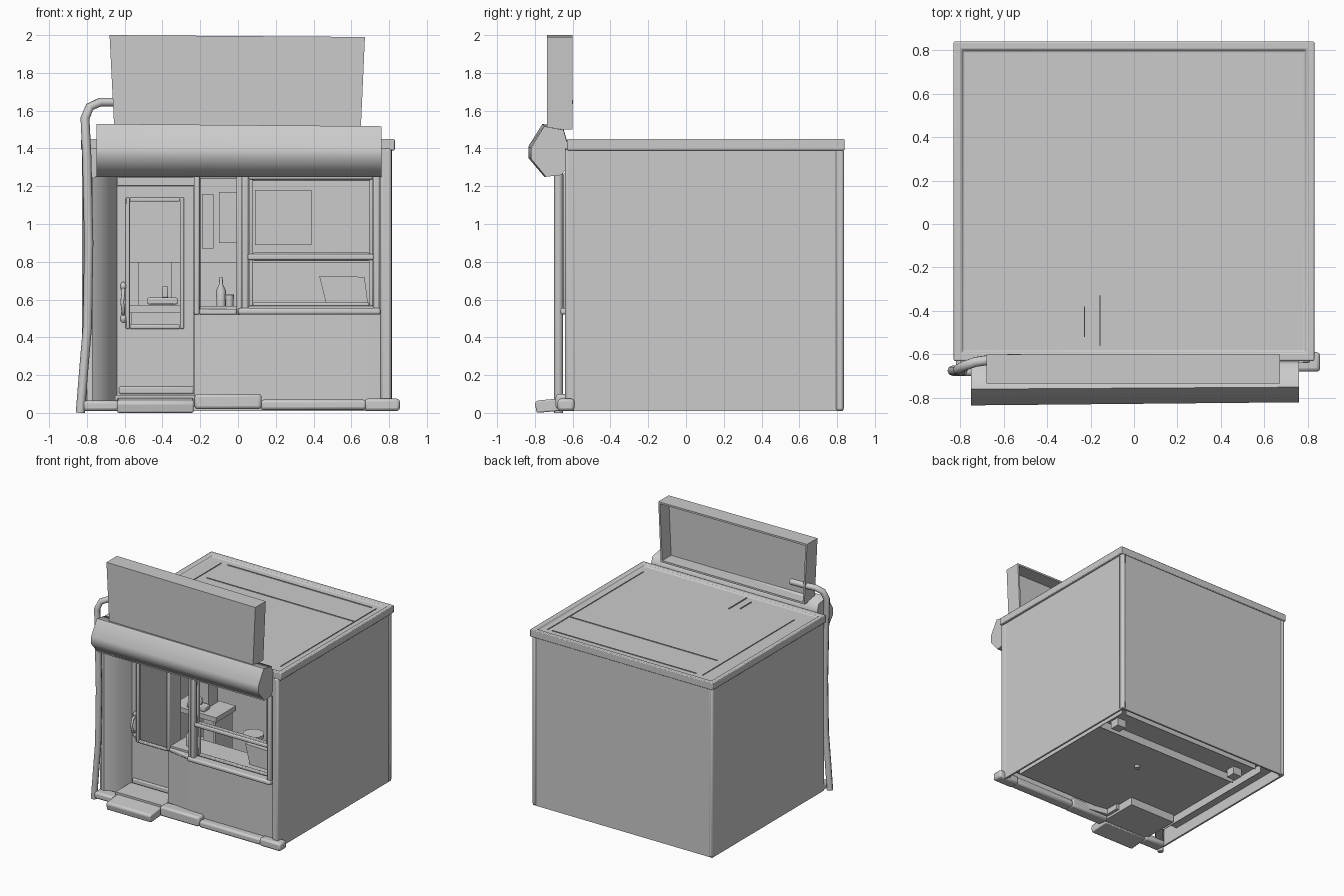
import bpy, bmesh, math
from mathutils import Vector

if "Cube" in bpy.data.objects:
    bpy.data.objects.remove(bpy.data.objects["Cube"])


def finish(name, bm, bevel=0.0, seg=2, angle=40):
    bmesh.ops.recalc_face_normals(bm, faces=bm.faces[:])
    me = bpy.data.meshes.new(name)
    bm.to_mesh(me)
    bm.free()
    ob = bpy.data.objects.new(name, me)
    bpy.context.collection.objects.link(ob)
    if bevel:
        m = ob.modifiers.new("bevel", 'BEVEL')
        m.width, m.segments, m.limit_method = bevel, seg, 'ANGLE'
    bpy.ops.object.select_all(action='DESELECT')
    ob.select_set(True)
    bpy.context.view_layer.objects.active = ob
    bpy.ops.object.shade_smooth_by_angle(angle=math.radians(angle))
    return ob


def boxes(name, items, bevel=0.0, seg=2):
    """Each item is (x0, x1, y0, y1, z0, z1)."""
    bm = bmesh.new()
    for x0, x1, y0, y1, z0, z1 in items:
        for v in bmesh.ops.create_cube(bm, size=1)['verts']:
            v.co = Vector((x1 if v.co.x > 0 else x0, y1 if v.co.y > 0 else y0,
                           z1 if v.co.z > 0 else z0))
    return finish(name, bm, bevel, seg)


def prism(name, pts, axis, a, b, bevel=0.0, angle=40):
    """Extrude an outline along an axis: x takes (y,z), y takes (x,z), z takes (x,y)."""
    put = {'x': lambda p, t: (t, p[0], p[1]), 'y': lambda p, t: (p[0], t, p[1]),
           'z': lambda p, t: (p[0], p[1], t)}[axis]
    bm = bmesh.new()
    lo = [bm.verts.new(put(p, a)) for p in pts]
    hi = [bm.verts.new(put(p, b)) for p in pts]
    bm.faces.new(lo)
    bm.faces.new(hi)
    for i in range(len(pts)):
        j = (i + 1) % len(pts)
        bm.faces.new((lo[i], lo[j], hi[j], hi[i]))
    return finish(name, bm, bevel, 2, angle)


def frame(name, x0, x1, z0, z1, y0, y1, w, bevel=0.006):
    return boxes(name, [(x0, x0 + w, y0, y1, z0, z1), (x1 - w, x1, y0, y1, z0, z1),
                        (x0 + w, x1 - w, y0, y1, z0, z0 + w),
                        (x0 + w, x1 - w, y0, y1, z1 - w, z1)], bevel)


def lathe(name, profile, x, y, n=10):
    bm = bmesh.new()
    rings = [[bm.verts.new((x + r * math.cos(2 * math.pi * k / n),
                            y + r * math.sin(2 * math.pi * k / n), z)) for k in range(n)]
             for r, z in profile]
    for p, q in zip(rings, rings[1:]):
        for k in range(n):
            bm.faces.new((p[k], p[(k + 1) % n], q[(k + 1) % n], q[k]))
    bm.faces.new(rings[0])
    bm.faces.new(rings[-1])
    return finish(name, bm)


def tube(name, pts, r):
    cu = bpy.data.curves.new(name, 'CURVE')
    cu.dimensions, cu.bevel_depth, cu.bevel_resolution, cu.use_fill_caps = '3D', r, 2, True
    sp = cu.splines.new('POLY')
    sp.points.add(len(pts) - 1)
    for p, c in zip(sp.points, pts):
        p.co = (*c, 1)
    ob = bpy.data.objects.new(name, cu)
    bpy.context.collection.objects.link(ob)
    bpy.ops.object.select_all(action='DESELECT')
    ob.select_set(True)
    bpy.context.view_layer.objects.active = ob
    bpy.ops.object.convert(target='MESH')
    bpy.ops.object.shade_smooth_by_angle(angle=math.radians(50))


# outer shell
boxes("side_walls", [(-.82, -.805, -.62, .83, .01, 1.4), (.795, .81, -.62, .83, .01, 1.4)])
boxes("back_wall", [(-.805, .795, .815, .83, .01, 1.4)])
boxes("back_corner_posts", [(-.825, -.79, .79, .836, .01, 1.4), (.78, .815, .79, .836, .01, 1.4)], .014)
boxes("front_corner_post", [(.755, .812, -.64, -.58, .03, 1.4)], .012)

# roof slab with a slightly raised, chamfered rim
bm = bmesh.new()
for v in bmesh.ops.create_cube(bm, size=1)['verts']:
    v.co = Vector((v.co.x * 1.66, v.co.y * 1.47 + .105, 1.39 if v.co.z < 0 else 1.45))
top = max(bm.faces, key=lambda f: f.calc_center_median().z)
bmesh.ops.inset_region(bm, faces=[top], thickness=.05)
bmesh.ops.inset_region(bm, faces=[top], thickness=.012, depth=-.018)
finish("roof_slab", bm, .006, 2, 50)

# inner room walls, just breaking through the roof
boxes("inner_walls", [(-.61, .74, .46, .465, .03, 1.438), (-.61, .70, .735, .74, .03, 1.438),
                      (.735, .74, -.5, .74, .03, 1.438), (-.67, -.665, -.45, .735, .03, 1.438)])
boxes("roof_seams", [(-.16, -.155, -.56, -.33, 1.42, 1.44), (-.23, -.225, -.52, -.38, 1.42, 1.44)])
boxes("floor", [(-.80, .79, -.44, .81, .095, .105), (-.22, .79, -.58, -.44, .095, .105)])
boxes("floor_boxes", [(-.6, -.52, .5, .58, .03, .1), (.57, .65, .5, .58, .03, .1)])
lathe("floor_drain", [(.022, .075), (.022, .1)], .05, .1)

# door alcove floor, standing proud below the room floor
boxes("alcove_floor", [(-.65, -.225, -.66, -.3, .03, .095)])

# shopfront: curved left jamb, lower panel bending towards the door, fascia and soffit
prism("left_jamb", [(-.81, -.6), (-.8, -.635), (-.77, -.64), (-.73, -.615), (-.68, -.55),
                    (-.64, -.45), (-.67, -.44), (-.76, -.56)], 'z', .05, 1.3)
prism("lower_front_panel", [(-.232, -.45), (-.232, -.575), (-.2, -.59), (-.1, -.61), (.02, -.622),
                            (.76, -.622), (.76, -.60), (.02, -.60), (-.2, -.56), (-.2, -.45)],
      'z', .05, .53)
boxes("fascia", [(-.8, .78, -.64, -.6, 1.25, 1.40)])
boxes("porch_soffit", [(-.78, -.2, -.62, -.44, 1.25, 1.27)])

# windows
frame("main_window_frame", .02, .75, .52, 1.27, -.65, -.585, .035, .01)
frame("upper_sash", .06, .715, .83, 1.245, -.63, -.60, .018)
frame("lower_sash", .06, .715, .565, .825, -.62, -.59, .02)
boxes("window_sill", [(.0, .755, -.665, -.58, .52, .555)], .012)
boxes("window_rail", [(.05, .72, -.645, -.595, .81, .84)], .008)
side = frame("side_window_frame", 0, .26, .52, 1.27, -.02, .03, .03, .008)
side.location = (-.232, -.575, 0)
side.rotation_euler.z = math.atan2(-.045, .25)
boxes("side_window_stop", [(-.232, -.205, -.55, -.44, .52, 1.27)], .006)

# recessed door with glazing opening, moulding, kick rail and handle
boxes("door", [(-.64, -.585, -.46, -.43, .09, 1.2), (-.29, -.235, -.46, -.43, .09, 1.2),
               (-.585, -.29, -.46, -.43, .09, .455), (-.585, -.29, -.46, -.43, 1.13, 1.2)])
frame("door_moulding", -.595, -.285, .445, 1.14, -.475, -.45, .022)
boxes("door_kick_rail", [(-.63, -.235, -.475, -.45, .1, .14)], .008)
boxes("door_header", [(-.64, -.23, -.475, -.43, 1.2, 1.25)], .005)
tube("door_handle", [(-.607, -.462, .66), (-.607, -.5, .64), (-.613, -.505, .585),
                     (-.607, -.5, .54), (-.607, -.462, .52)], .01)
for z in (.5, .67):
    lathe("handle_plate", [(.006, z - .022), (.016, z - .01), (.016, z + .01), (.006, z + .022)], -.607, -.465, 8)

# awning roll: one eight-sided loft, its left end a touch fuller
prof = [(-.63, 1.30), (-.66, 1.26), (-.75, 1.25), (-.835, 1.35), (-.835, 1.41), (-.76, 1.53), (-.65, 1.51),
        (-.63, 1.44)]
awning = prism("awning_roll", prof, 'x', -.75, .76, 0, 65)
for v in awning.data.vertices:
    if v.co.x > 0:
        v.co.y = -.63 + (v.co.y + .63) * .93
        v.co.z = 1.25 + (v.co.z - 1.25) * .955

# sign board: a tapered thin-walled tray, open at the back
board = [(-.655, 1.50), (.65, 1.50), (.672, 1.99), (-.68, 2.0)]
inner = [(p[0] * .978, 1.75 + (p[1] - 1.75) * .94) for p in board]
bm = bmesh.new()
loops = [[bm.verts.new((x, y, z)) for x, z in o] for o, y in
         ((board, -.735), (board, -.60), (inner, -.60), (inner, -.715))]
bm.faces.new(loops[0])
bm.faces.new(loops[3])
for p, q in zip(loops, loops[1:]):
    for k in range(4):
        bm.faces.new((p[k], p[(k + 1) % 4], q[(k + 1) % 4], q[k]))
finish("sign_board", bm)

# drain pipe on the left
tube("drain_pipe", [(-.835, -.675, .0), (-.815, -.675, .25), (-.797, -.675, .46), (-.79, -.675, .9),
                    (-.80, -.675, 1.35), (-.81, -.67, 1.56), (-.785, -.655, 1.62), (-.73, -.635, 1.645),
                    (-.66, -.625, 1.645), (-.52, -.62, 1.645)], .024)

# kerb stones and doorstep
kerbs = [(-.82, -.63, -.70, -.60, .01, .065), (-.23, .125, -.69, -.59, .02, .10),
         (.12, .68, -.68, -.59, .015, .07), (.67, .857, -.68, -.59, .01, .075)]
for b in kerbs:
    boxes("kerb_stone", [b], .016)
prism("doorstep", [(-.62, .015), (-.79, .0), (-.80, .05), (-.79, .065), (-.64, .08)], 'x', -.64, -.235, .008)

# interior furniture
boxes("window_shelf", [(-.2, .73, -.59, -.36, .54, .565)])
boxes("back_counter", [(-.6, .73, .40, .455, .11, .8)])
boxes("posters", [(.09, .39, .448, .458, .89, 1.18), (-.10, .02, .448, .458, .9, 1.17),
                  (-.19, -.13, .448, .458, .87, 1.16)])
boxes("low_table", [(-.6, -.2, .0, .26, .53, .57), (-.58, -.56, .02, .24, .1, .53),
                    (-.24, -.22, .02, .24, .1, .53)])
boxes("crate", [(-.53, -.35, .12, .24, .57, .8)])
boxes("scale", [(-.48, -.32, .02, .1, .575, .61), (-.40, -.37, .05, .07, .61, .67)], .006)
prism("paper_box", [(.47, .565), (.69, .565), (.67, .72), (.43, .725)], 'y', -.52, -.40)
lathe("bottle", [(.024, .565), (.026, .65), (.01, .68), (.009, .715), (.006, .72)], -.09, -.5)
for x, y in ((-.045, -.52), (-.06, -.46)):
    lathe("cup", [(.02, .565), (.024, .625), (.018, .627)], x, y)
for x in (0, .35):
    lathe("stool", [(.07, .105), (.02, .13), (.02, .38), (.08, .39), (.08, .42)], x, .2, 14)
